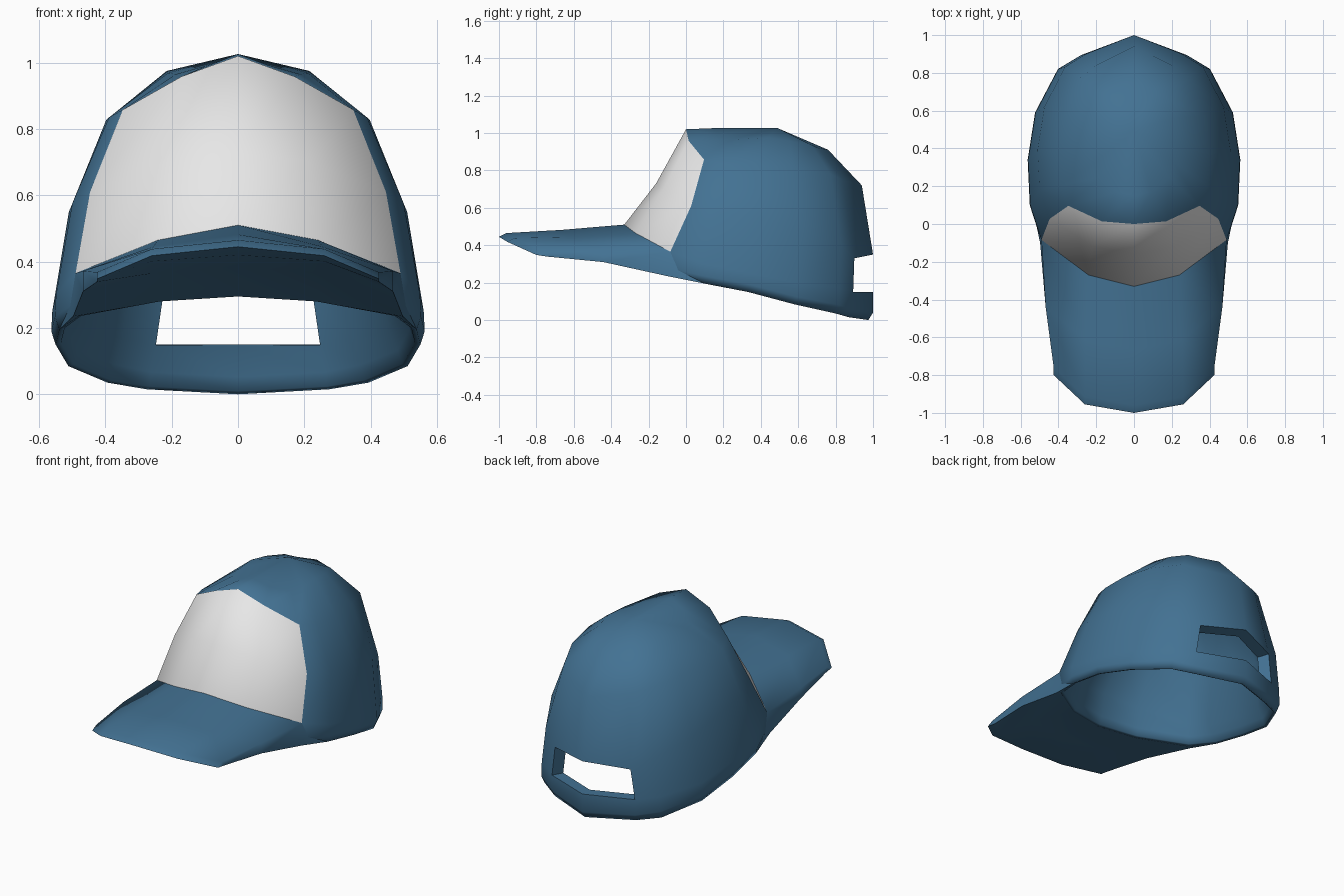
import bpy, bmesh, math

if "Cube" in bpy.data.objects:
    bpy.data.objects.remove(bpy.data.objects["Cube"])


def material(name, rgb):
    m = bpy.data.materials.new(name)
    m.diffuse_color = (*rgb, 1)
    m.use_nodes = True
    m.node_tree.nodes["Principled BSDF"].inputs["Base Color"].default_value = m.diffuse_color
    return m


white = material("white_fabric", (0.8, 0.8, 0.8))
blue = material("blue_fabric", (0.056, 0.168, 0.292))


def finish(bm, name, mats, angle, thickness=0):
    mesh = bpy.data.meshes.new(name)
    bm.to_mesh(mesh)
    bm.free()
    ob = bpy.data.objects.new(name, mesh)
    bpy.context.collection.objects.link(ob)
    for m in mats:
        mesh.materials.append(m)
    bpy.ops.object.select_all(action='DESELECT')
    ob.select_set(True)
    bpy.context.view_layer.objects.active = ob
    if thickness:
        s = ob.modifiers.new("thickness", 'SOLIDIFY')
        s.thickness, s.offset = thickness, -1
        s.material_offset = 1          # lining is always blue
        bpy.ops.object.modifier_apply(modifier=s.name)
    bpy.ops.object.shade_smooth_by_angle(angle=math.radians(angle))
    return ob


# Half plan of the crown, front centre to back centre: (x / half width, y fraction)
PLAN = [(0, 0), (.43, .045), (.875, .185), (.98, .323), (1, .504),
        (.93, .692), (.715, .865), (.50, .92), (0, 1)]
# Rings: half width, front y, back y, y skew, heights of the nine columns
RINGS = [
    (.55, -.32, .975, 1, (.295, .28, .235, .195, .15, .085, .035, .015, 0)),
    (.563, -.33, 1.0, 1, (.34, .32, .275, .235, .19, .125, .08, .055, .04)),
    (.56, -.33, 1.0, 1, (.51, .465, .365, .30, .25, .20, .17, .15, .15)),
    (.51, -.16, 1.0, 1.08, (.73, .70, .61, .575, .55, .48, .40, .33, .35)),
    (.397, 0, .94, 1.35, (1.02, .958, .858, .835, .828, .81, .78, .75, .72)),
    (.215, .15, .76, 1.1, (1.026, .992, .965, .969, .975, .957, .937, .92, .91)),
]


def ring_point(r, j):
    w, yf, yb, q, zs = RINGS[r]
    k = j if j <= 8 else 16 - j
    u, g = PLAN[k]
    return (u * w * (1 if j <= 8 else -1), yf + (yb - yf) * g ** q, zs[k])


# Crown: lofted rings, white front panel, open slot at the back
bm = bmesh.new()
rows = [[bm.verts.new(ring_point(r, j)) for j in range(16)] for r in range(len(RINGS))]
for r in range(len(RINGS) - 1):
    for j in range(16):
        if r == 2 and j in (7, 8):
            continue                   # adjustment slot
        n = (j + 1) % 16
        f = bm.faces.new((rows[r][j], rows[r][n], rows[r + 1][n], rows[r + 1][j]))
        f.material_index = 0 if r in (2, 3) and j in (0, 1, 14, 15) else 1
apex = bm.verts.new((0, .49, 1.026))
for j in range(16):
    f = bm.faces.new((rows[-1][j], rows[-1][(j + 1) % 16], apex))
    f.material_index = 1
outer_count = len(bm.verts)
crown = finish(bm, "crown", [white, blue], 60, .07)

# Thin, rounded rim: the lining closes in on the shell along the lower opening
mesh = crown.data
for i in range(32):
    inner = mesh.vertices[outer_count + i]
    inner.co = inner.co.lerp(mesh.vertices[i].co, .75 if i < 16 else .35)
for e in mesh.edges:
    mid = (mesh.vertices[e.vertices[0]].co + mesh.vertices[e.vertices[1]].co) / 2
    if mid.z < .225 * (1 - mid.y) + .07:
        e.use_edge_sharp = False

# Brim: one wedge profile per column, from the panel edge out to the tip and back to the rim
# per column: tip (x, y, z), then middle heights above and below
TIPS = [(0, -1.0, .445, .482, .385), (.26, -.955, .418, .445, .365), (.425, -.80, .348, .372, .31)]


def brim_profile(k, side):
    top, bot = ring_point(2, k), ring_point(0, k)
    tx, ty, tz, mt, mb = TIPS[k]
    mx, my = (top[0] + tx) / 2 + .005 * k, (top[1] + ty) / 2
    if k == 2:                         # flare where the brim meets the crown
        bot = (.497, bot[1] - .02, bot[2])
    pts = [top, (mx, my, mt), (tx, ty + .04, tz + .02), (tx, ty, tz),
           (tx, ty + .06, tz - .025 + .008 * k), (mx, my, mb), bot]
    return [(side * x, y, z) for x, y, z in pts]


bm = bmesh.new()
cols = [[bm.verts.new(p) for p in brim_profile(k, s)]
        for k, s in ((2, -1), (1, -1), (0, 1), (1, 1), (2, 1))]
for a, b in zip(cols, cols[1:]):
    for i in range(6):
        bm.faces.new((a[i], b[i], b[i + 1], a[i + 1]))
# side walls, pinned back to the crown side
for c, n, j in ((cols[0], cols[1], 13), (cols[-1], cols[-2], 3)):
    tail = bm.verts.new(ring_point(0, j))
    rim = bm.verts.new(ring_point(0, 2 if j == 3 else 14))
    bm.faces.new((c[0], c[6], tail))
    bm.faces.new((c[6], tail, rim))
    bm.faces.new((c[6], rim, n[6]))
    bm.faces.new((c[0], c[1], c[5], c[6]))
    bm.faces.new((c[1], c[2], c[4], c[5]))
    bm.faces.new((c[2], c[3], c[4]))
bmesh.ops.recalc_face_normals(bm, faces=bm.faces)
# make sure the upper surface looks up
bm.normal_update()
bm.faces.ensure_lookup_table()
if bm.faces[6].normal.z < 0:
    bmesh.ops.reverse_faces(bm, faces=bm.faces)
finish(bm, "brim", [blue], 80)
